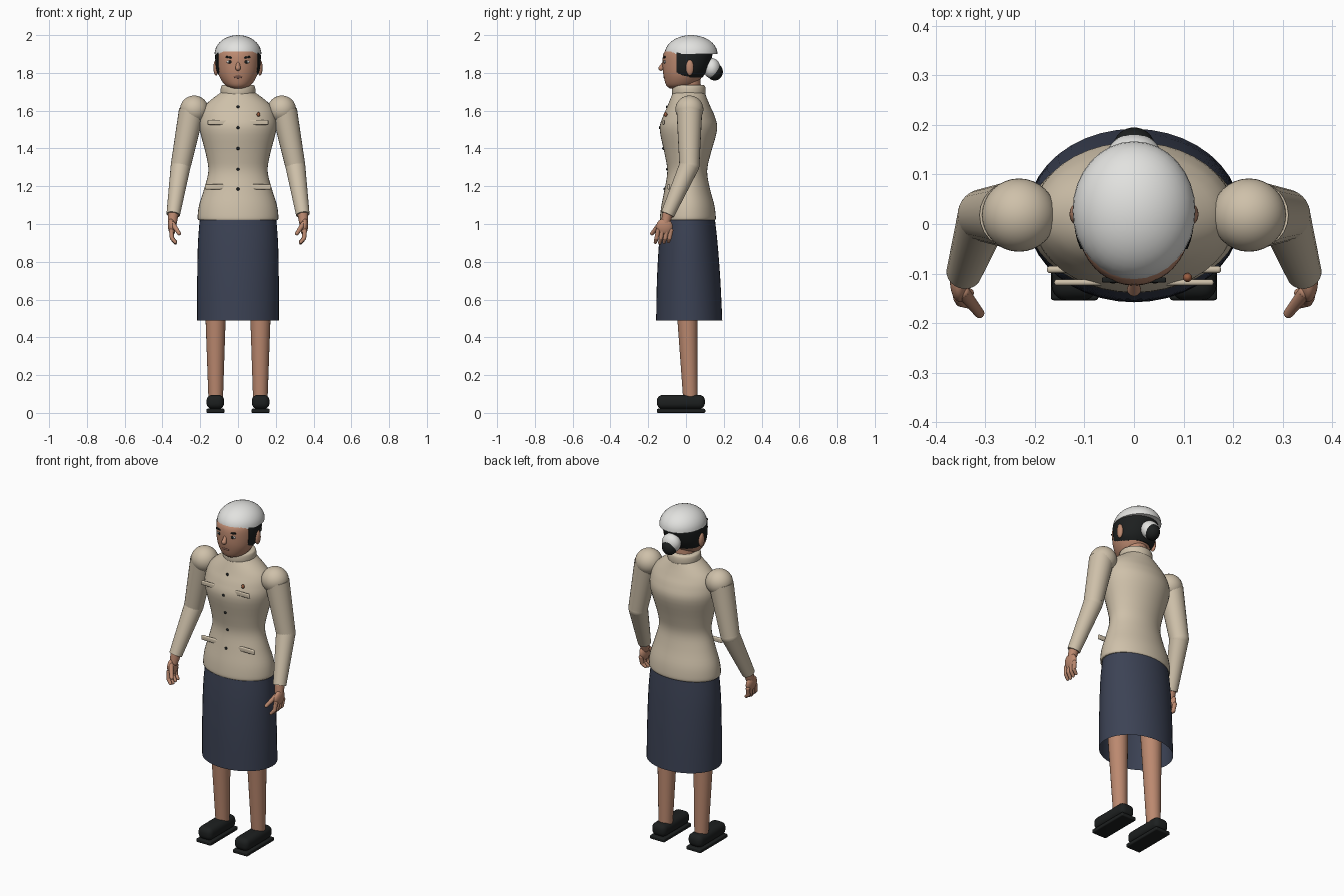
import bpy
import bmesh
import math
from mathutils import Vector, Matrix

old = bpy.data.objects.get("Cube")
if old:
    bpy.data.objects.remove(old, do_unlink=True)


def material(name, r, g, b):
    m = bpy.data.materials.new(name)
    m.use_nodes = True
    m.diffuse_color = (r, g, b, 1)
    m.node_tree.nodes["Principled BSDF"].inputs["Base Color"].default_value = (r, g, b, 1)
    return m


CREAM = material("cream cloth", .62, .53, .40)
NAVY = material("navy cloth", .045, .055, .09)
SKIN = material("skin", .50, .25, .16)
WHITE = material("white cloth", .76, .76, .74)
BLACK = material("black", .012, .014, .014)
LIPS = material("lips", .25, .12, .09)
BROWN = material("badge brown", .33, .11, .05)


def finish(bm, name, mat, angle=40):
    bmesh.ops.recalc_face_normals(bm, faces=bm.faces)
    mesh = bpy.data.meshes.new(name)
    bm.to_mesh(mesh)
    bm.free()
    mesh.materials.append(mat)
    mesh.shade_smooth()
    mesh.set_sharp_from_angle(angle=math.radians(angle))
    obj = bpy.data.objects.new(name, mesh)
    bpy.context.scene.collection.objects.link(obj)
    return obj


def smooth_rows(rows, steps=4):
    """Catmull-Rom interpolation of a list of profile rows."""
    pts = [Vector(r) for r in rows]
    pts = [pts[0]] + pts + [pts[-1]]
    out = []
    for i in range(1, len(pts) - 2):
        a, b, c, d = pts[i - 1:i + 3]
        for k in range(steps):
            t = k / steps
            out.append(b + (c - a) * (t / 2) + (a * 2 - b * 5 + c * 4 - d) * (t * t / 2)
                       + (b * 3 - a - c * 3 + d) * (t ** 3 / 2))
    return out + [pts[-1]]


def loft(rows, caps=True, sides=40):
    """Oval rings from rows of (height, half width, front y, back y)."""
    bm = bmesh.new()
    rings = []
    for z, rx, front, back in smooth_rows(rows):
        ring = []
        for i in range(sides):
            a = math.tau * i / sides
            y = (front + back) / 2 + math.sin(a) * (back - front) / 2
            ring.append(bm.verts.new((rx * math.cos(a), y, z)))
        rings.append(ring)
    for low, high in zip(rings, rings[1:]):
        for i in range(sides):
            j = (i + 1) % sides
            bm.faces.new((low[i], low[j], high[j], high[i]))
    if caps:
        bm.faces.new(rings[0])
        bm.faces.new(rings[-1])
    return bm


def ball(name, loc, size, mat, tilt=0, cut=None):
    bm = bmesh.new()
    bmesh.ops.create_uvsphere(bm, u_segments=32, v_segments=20, radius=1)
    if cut is not None:
        res = bmesh.ops.bisect_plane(bm, geom=bm.verts[:] + bm.edges[:] + bm.faces[:],
                                     plane_co=(0, 0, cut), plane_no=(0, 0, -1), clear_outer=True)
        bmesh.ops.holes_fill(bm, edges=[e for e in bm.edges if e.is_boundary])
    bm.transform(Matrix.Translation(loc) @ Matrix.Rotation(tilt, 4, 'Y')
                 @ Matrix.Diagonal((*size, 1)))
    return finish(bm, name, mat)


def rod(name, a, b, ra, rb, mat, rounded=False):
    """Tapered cylinder from a to b, with optional round ends."""
    a, b = Vector(a), Vector(b)
    bm = bmesh.new()
    bmesh.ops.create_cone(bm, cap_ends=True, segments=24, radius1=ra, radius2=rb,
                          depth=(b - a).length)
    turn = (b - a).to_track_quat('Z', 'Y').to_matrix().to_4x4()
    bm.transform(Matrix.Translation((a + b) / 2) @ turn)
    if rounded:
        for p, r in ((a, ra), (b, rb)):
            bmesh.ops.create_uvsphere(bm, u_segments=16, v_segments=10, radius=r,
                                      matrix=Matrix.Translation(p))
    return finish(bm, name, mat)


def box(name, loc, size, bevel, mat, tilt=0):
    bm = bmesh.new()
    bmesh.ops.create_cube(bm, size=1, matrix=Matrix.Diagonal((*size, 1)))
    bmesh.ops.bevel(bm, geom=bm.edges[:], offset=bevel, segments=5, profile=.5,
                    affect='EDGES')
    bm.transform(Matrix.Translation(loc) @ Matrix.Rotation(tilt, 4, 'Y'))
    return finish(bm, name, mat)


# Skirt, open at the hem
finish(loft([(.49, .216, -.158, .192), (.7, .216, -.154, .182), (.9, .212, -.143, .167),
             (1.05, .200, -.128, .15)], caps=False), "skirt", NAVY)

# Fitted jacket and collar
jacket = [(1.02, .208, -.135, .153), (1.035, .214, -.138, .158), (1.1, .206, -.130, .150),
          (1.19, .178, -.112, .126), (1.28, .157, -.099, .112), (1.37, .170, -.113, .130),
          (1.5, .203, -.139, .165), (1.57, .200, -.122, .152), (1.62, .180, -.100, .130),
          (1.66, .140, -.084, .113), (1.7, .085, -.068, .098)]
finish(loft(jacket), "jacket", CREAM)
finish(loft([(1.675, .078, -.06, .09), (1.685, .09, -.072, .102), (1.71, .092, -.074, .104),
             (1.73, .088, -.07, .1), (1.737, .076, -.058, .088)]), "collar", CREAM)

# Buttons, badge and pocket flaps
for z, y in ((1.62, -.1), (1.51, -.138), (1.4, -.120), (1.29, -.099), (1.185, -.113)):
    ball("button", (0, y, z), (.008, .006, .008), BLACK)
ball("badge", (.108, -.108, 1.58), (.009, .009, .012), BROWN)
for s in (1, -1):
    box("chest_pocket", (s * .11, -.118, 1.538), (.102, .012, .026), .0055, CREAM)
    box("hip_pocket", (s * .113, -.092, 1.197), (.126, .014, .028), .0065, CREAM)

# Neck and head
rod("neck", (0, .015, 1.68), (0, .012, 1.82), .066, .062, SKIN)
finish(loft([(1.718, .03, -.085, .0), (1.735, .068, -.105, .05), (1.78, .098, -.118, .085),
             (1.83, .110, -.124, .108), (1.895, .114, -.121, .125), (1.925, .105, -.1, .12),
             (1.96, .07, -.05, .09)]), "head", SKIN)

# Hair covers the sides and back, cut straight at the temples
hair = loft([(1.775, .092, -.1, .085), (1.80, .109, -.11, .105), (1.84, .118, -.12, .124),
             (1.9, .120, -.12, .140), (1.92, .105, -.1, .125)])
bmesh.ops.bisect_plane(hair, geom=hair.verts[:] + hair.edges[:] + hair.faces[:],
                       plane_co=(0, -.05, 0), plane_no=(0, -1, 0), clear_outer=True)
bmesh.ops.holes_fill(hair, edges=[e for e in hair.edges if e.is_boundary])
finish(hair, "hair", BLACK)
ball("hair_bun", (0, .152, 1.806), (.043, .043, .046), BLACK)
ball("bun_cover", (0, .137, 1.824), (.055, .045, .054), WHITE)
ball("cap", (0, .027, 1.9), (.124, .140, .1), WHITE, cut=0)

# Face
rod("nose", (0, -.112, 1.862), (0, -.132, 1.825), .007, .014, SKIN, rounded=True)
ball("mouth", (0, -.114, 1.778), (.022, .006, .007), LIPS)
for s in (1, -1):
    ball("eye_white", (s * .044, -.111, 1.858), (.016, .006, .008), WHITE)
    ball("pupil", (s * .042, -.115, 1.858), (.009, .005, .008), BLACK)
    box("eyebrow", (s * .044, -.113, 1.882), (.042, .010, .009), .003, BLACK, tilt=-s * .15)
    ball("ear", (s * .116, .02, 1.828), (.014, .021, .042), SKIN)

for s in (1, -1):
    # Arms with round shoulder caps
    shoulder, elbow, wrist = (s * .245, .018, 1.60), (s * .303, .018, 1.31), (s * .343, -.098, 1.05)
    ball("shoulder_cap", (s * .232, .018, 1.607), (.075, .074, .073), CREAM)
    rod("upper_sleeve", shoulder, elbow, .068, .053, CREAM)
    ball("elbow", elbow, (.053, .053, .053), CREAM)
    rod("lower_sleeve", elbow, wrist, .053, .036, CREAM)

    # Hands
    rod("wrist", wrist, (s * .347, -.108, 1.01), .028, .024, SKIN, rounded=True)
    ball("palm", (s * .351, -.114, .985), (.02, .044, .045), SKIN, tilt=s * .1)
    for k in range(4):
        y = -.148 + k * .023
        knuckle = (s * .353, y, .965)
        middle = (s * .35, y - .008, .925)
        tip = (s * .332, y - .014, .900 + .004 * abs(k - 1))
        rod("finger", knuckle, middle, .012, .011, SKIN, rounded=True)
        rod("fingertip", middle, tip, .011, .009, SKIN, rounded=True)
    rod("thumb", (s * .345, -.138, 1.0), (s * .312, -.18, .95), .014, .010, SKIN, rounded=True)

    # Legs and shoes
    rod("leg", (s * .118, .024, .06), (s * .119, -.002, .75), .038, .062, SKIN)
    box("shoe", (s * .12, -.027, .058), (.093, .254, .074), .03, BLACK)
    box("shoe_sole", (s * .12, -.026, .011), (.096, .256, .022), .006, BLACK)
